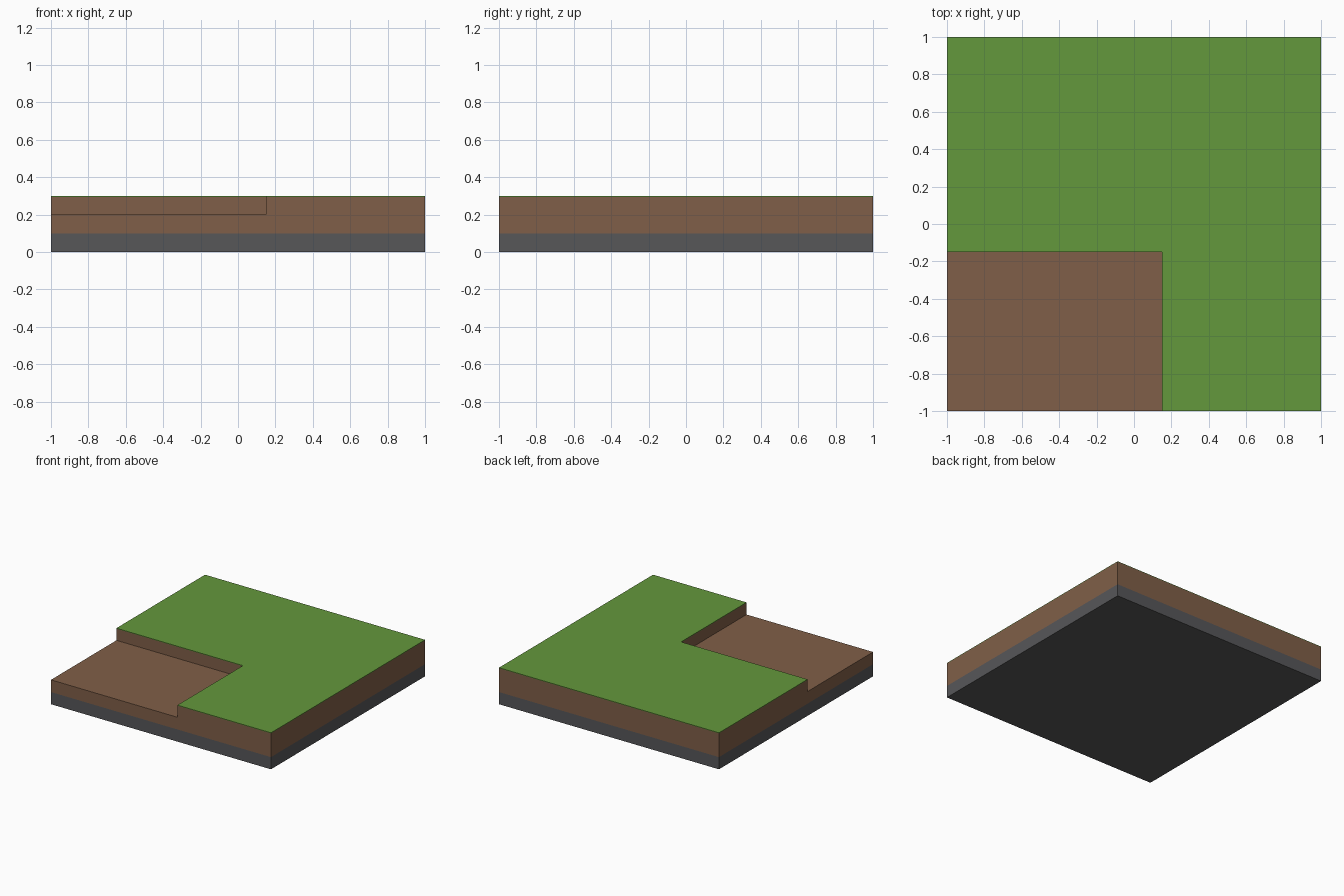
import bpy
import bmesh

if "Cube" in bpy.data.objects:
    bpy.data.objects.remove(bpy.data.objects["Cube"], do_unlink=True)


def make_material(name, srgb):
    lin = [((c / 255 + 0.055) / 1.055) ** 2.4 for c in srgb]
    mat = bpy.data.materials.new(name)
    mat.diffuse_color = (*lin, 1)
    mat.use_nodes = True
    bsdf = mat.node_tree.nodes["Principled BSDF"]
    bsdf.inputs["Base Color"].default_value = (*lin, 1)
    bsdf.inputs["Roughness"].default_value = 0.9
    return mat


grass_green = make_material("grass green", (100, 152, 60))
soil_brown = make_material("soil brown", (128, 95, 72))
stone_grey = make_material("stone grey", (87, 87, 89))

# Outlines, counter-clockwise seen from above
NX, NY = 0.15, -0.15          # inner corner of the sunken plot
STONE_TOP, STEP, SOIL_TOP, TOP = 0.10, 0.20, 0.295, 0.30
square = [(-1, -1), (1, -1), (1, 1), (-1, 1)]
ell = [(NX, -1), (1, -1), (1, 1), (-1, 1), (-1, NY), (NX, NY)]
plot = [(-1, -1), (NX, -1), (NX, NY), (-1, NY)]


def walls(bm, outline, z0, z1):
    low = [bm.verts.new((x, y, z0)) for x, y in outline]
    high = [bm.verts.new((x, y, z1)) for x, y in outline]
    for i in range(len(outline)):
        j = (i + 1) % len(outline)
        bm.faces.new((low[i], low[j], high[j], high[i]))


def cap(bm, outline, z, up=True):
    pts = outline if up else outline[::-1]
    bm.faces.new([bm.verts.new((x, y, z)) for x, y in pts])


def finish(bm, name, mat):
    bmesh.ops.remove_doubles(bm, verts=bm.verts, dist=1e-5)
    mesh = bpy.data.meshes.new(name)
    bm.to_mesh(mesh)
    bm.free()
    mesh.materials.append(mat)
    bpy.context.collection.objects.link(bpy.data.objects.new(name, mesh))


# Stone base: sides and underside
bm = bmesh.new()
walls(bm, square, 0, STONE_TOP)
cap(bm, square, 0, up=False)
finish(bm, "stone_base", stone_grey)

# Soil: full lower layer, sunken plot floor and raised L-shaped bank
bm = bmesh.new()
walls(bm, square, STONE_TOP, STEP)
cap(bm, plot, STEP)
walls(bm, ell, STEP, SOIL_TOP)
finish(bm, "soil_layer", soil_brown)

# Grass: thin turf over the raised bank
bm = bmesh.new()
walls(bm, ell, SOIL_TOP, TOP)
cap(bm, ell, TOP)
finish(bm, "grass_turf", grass_green)
